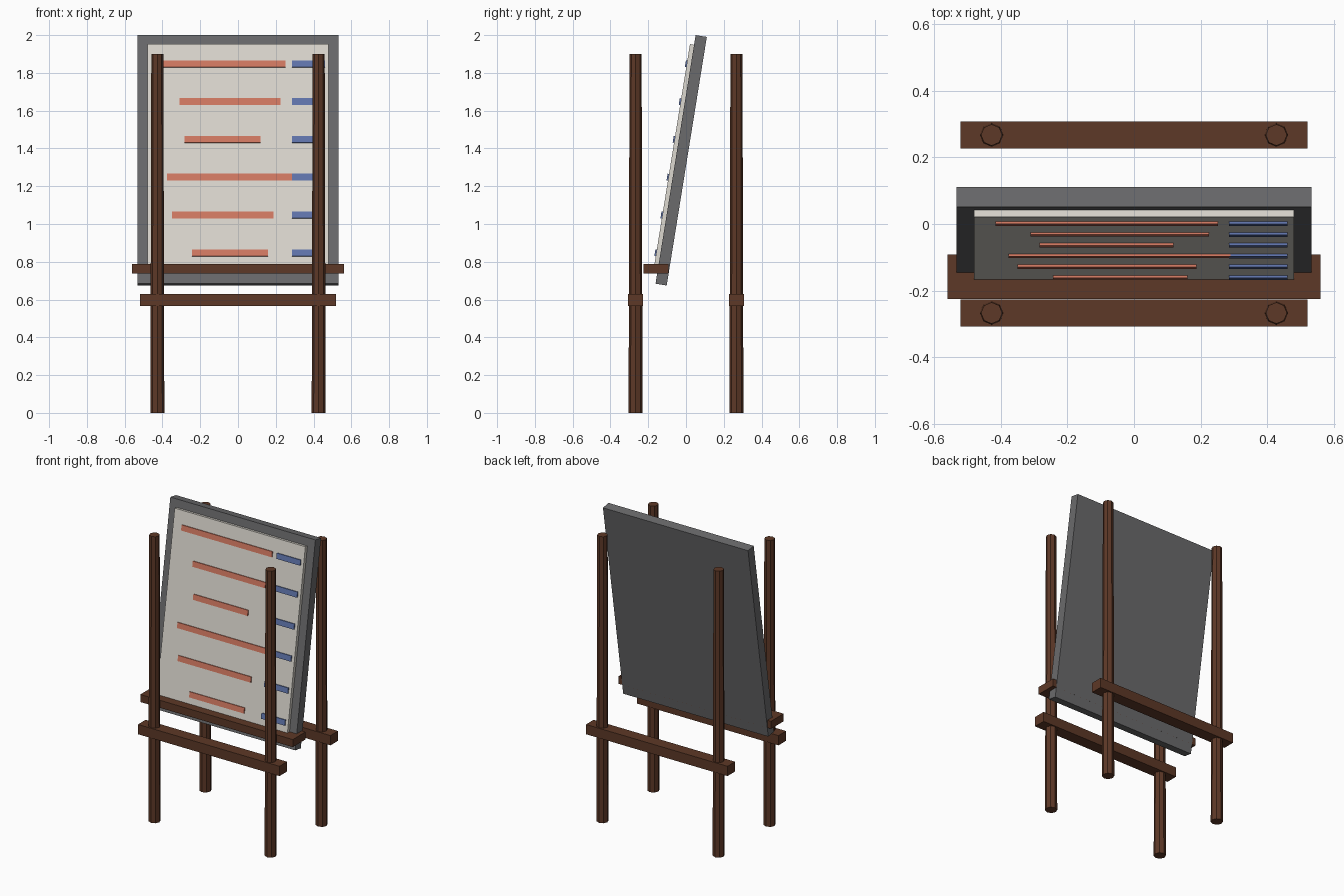
import bpy
import bmesh
from mathutils import Matrix, Vector

cube = bpy.data.objects.get("Cube")
if cube:
    bpy.data.objects.remove(cube, do_unlink=True)


def make_material(name, rgb):
    mat = bpy.data.materials.new(name)
    mat.use_nodes = True
    mat.diffuse_color = (*rgb, 1)
    shader = next(n for n in mat.node_tree.nodes if n.type == "BSDF_PRINCIPLED")
    shader.inputs["Base Color"].default_value = (*rgb, 1)
    shader.inputs["Roughness"].default_value = 0.8
    return mat


WOOD = make_material("dark wood", (0.11, 0.04, 0.02))
SLATE = make_material("slate grey", (0.145, 0.145, 0.15))
PAPER = make_material("off white paper", (0.72, 0.69, 0.63))
RED = make_material("brick red", (0.65, 0.19, 0.12))
BLUE = make_material("dusty blue", (0.12, 0.18, 0.42))


def finish(bm, name, mat, matrix):
    mesh = bpy.data.meshes.new(name)
    bm.to_mesh(mesh)
    bm.free()
    mesh.materials.append(mat)
    obj = bpy.data.objects.new(name, mesh)
    obj.matrix_world = matrix
    bpy.context.collection.objects.link(obj)
    return obj


def box(name, low, high, mat, matrix=Matrix()):
    """Box between two opposite corners, placed by a matrix."""
    low, high = Vector(low), Vector(high)
    bm = bmesh.new()
    bmesh.ops.create_cube(bm, size=1)
    bmesh.ops.scale(bm, vec=high - low, verts=bm.verts)
    bmesh.ops.translate(bm, vec=(low + high) / 2, verts=bm.verts)
    return finish(bm, name, mat, matrix)


def post(name, x, y, height):
    """Eight-sided post, slightly thinner at the top."""
    bm = bmesh.new()
    bmesh.ops.create_cone(bm, cap_ends=True, segments=8, radius1=0.037,
                          radius2=0.032, depth=height)
    return finish(bm, name, WOOD, Matrix.Translation((x, y, height / 2)))


# Four posts, with a crossbar through each pair
for row, y in (("front", -0.267), ("back", 0.267)):
    for side, x in (("left", 0.427), ("right", -0.427)):
        post(f"{row}_{side}_post", x, y, 1.9)
    box(f"{row}_crossbar", (-0.52, y - 0.04, 0.565), (0.52, y + 0.04, 0.63), WOOD)

# Ledge under the board
box("ledge", (-0.56, -0.225, 0.737), (0.56, -0.092, 0.787), WOOD)

# Leaning board: local origin on its top front edge, local z runs up the board
TILT = 0.16
lean = Matrix.Translation((0, 0.051, 2)) @ Matrix.Rotation(-TILT, 4, "X")
box("board", (-0.533, 0, -1.333), (0.533, 0.06, 0), SLATE, lean)
box("paper_panel", (-0.48, -0.022, -1.255), (0.48, 0, -0.052), PAPER, lean)

# Raised rows of lines: long red entries with short blue entries beside them
red_spans = [(-0.415, 0.252), (-0.31, 0.225), (-0.283, 0.119),
             (-0.377, 0.29), (-0.35, 0.187), (-0.243, 0.16)]
for i, (start, end) in enumerate(red_spans):
    z = -0.158 - i * 0.2027
    for colour, mat, x0, x1, front in (("red", RED, start, end, -0.029),
                                       ("blue", BLUE, 0.285, 0.46, -0.0295)):
        box(f"{colour}_line_{i + 1}", (x0, front, z - 0.018),
            (x1, -0.021, z + 0.018), mat, lean)
